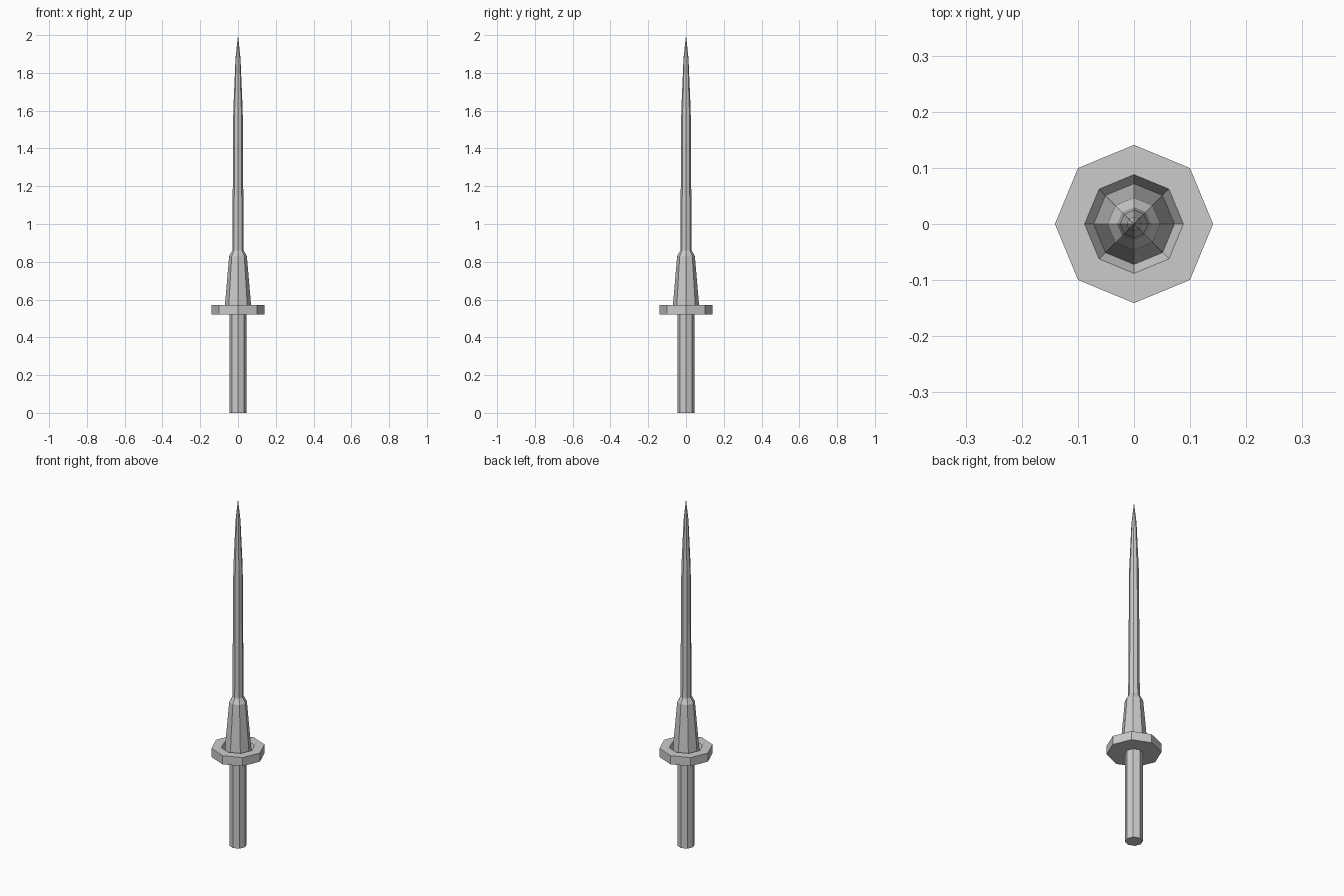
import bpy, bmesh
from math import cos, sin, tau

if "Cube" in bpy.data.objects:
    bpy.data.objects.remove(bpy.data.objects["Cube"])

SIDES = 8


def lathe(name, profile):
    """Spin (radius, z) points into an eight-sided, flat-shaded shell."""
    bm = bmesh.new()
    rings = []
    for r, z in profile:
        if r == 0:
            rings.append([bm.verts.new((0, 0, z))] * SIDES)
        else:
            rings.append([bm.verts.new((r * cos(tau * i / SIDES), r * sin(tau * i / SIDES), z))
                          for i in range(SIDES)])
    for a, b in zip(rings, rings[1:]):
        for i in range(SIDES):
            j = (i + 1) % SIDES
            corners = list(dict.fromkeys((a[i], a[j], b[j], b[i])))
            bm.faces.new(corners)
    mesh = bpy.data.meshes.new(name)
    bm.to_mesh(mesh)
    bm.free()
    obj = bpy.data.objects.new(name, mesh)
    bpy.context.collection.objects.link(obj)
    return obj


# Grip with closed pommel end
lathe("grip", [(0, 0), (0.046, 0), (0.046, 0.52)])

# Disc guard with a sloped recess around the blade socket
lathe("guard", [(0.046, 0.52), (0.141, 0.52), (0.141, 0.57), (0.088, 0.57), (0.072, 0.537)])

# Tapered socket with a bevelled collar
lathe("socket", [(0.072, 0.537), (0.047, 0.83), (0.030, 0.86)])

# Long spike narrowing to a point
lathe("spike", [(0.030, 0.86), (0.025, 1.60), (0.013, 1.88), (0, 2.0)])
